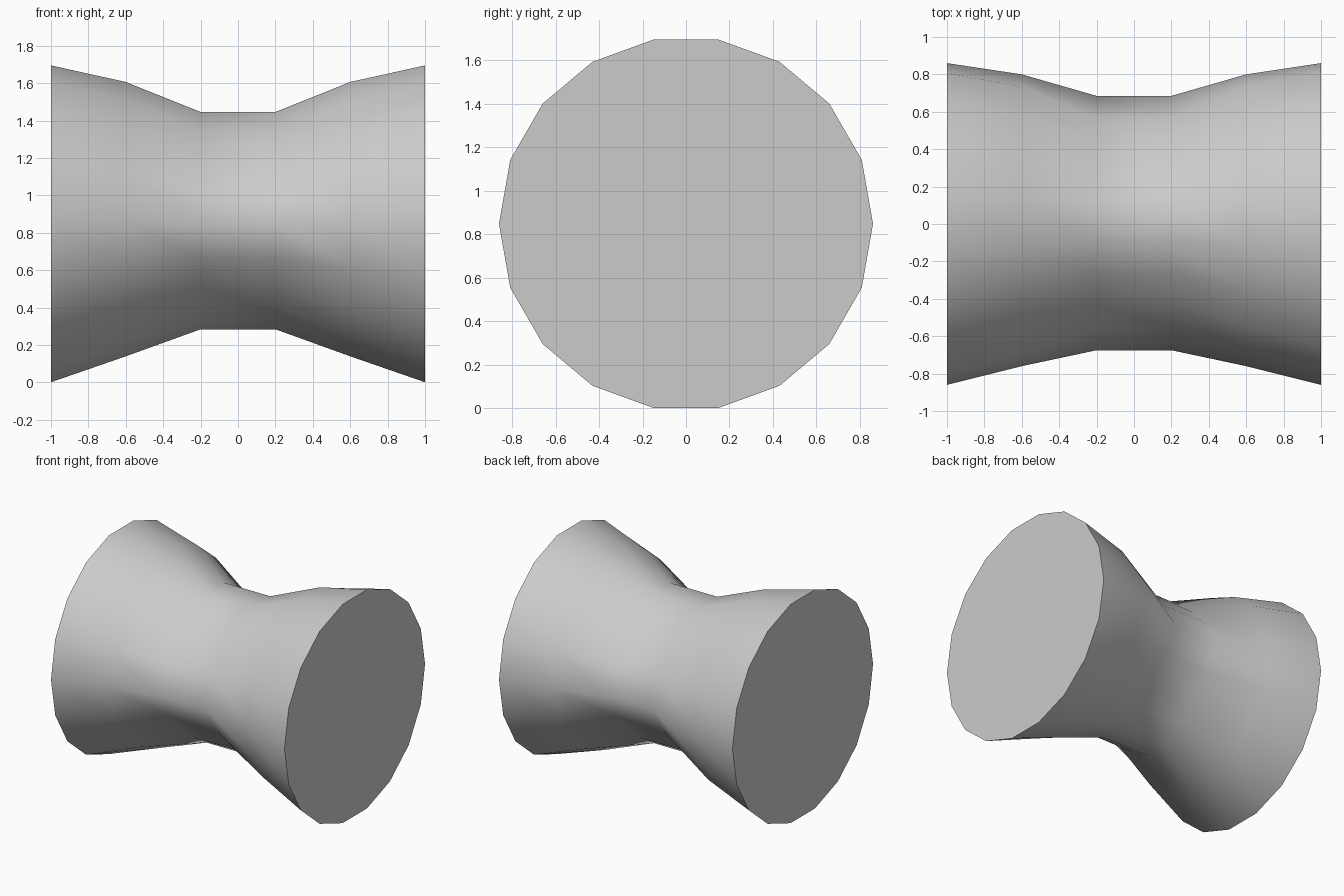
import bpy, bmesh
from math import cos, sin, radians, pi

if "Cube" in bpy.data.objects:
    bpy.data.objects.remove(bpy.data.objects["Cube"])

SIDES = 18
# half of the spool: distance from middle, y radius, z radius, roundness power, y centre, z centre
STATIONS = [
    (0.2, 0.68, 0.62, 1.32, 0.005, 0.865),
    (0.6, 0.78, 0.75, 1.80, 0.02, 0.873),
    (1.0, 0.86, 0.86, 2.00, 0.0, 0.848),
]


def ring(bm, x, ry, rz, p, cy, cz):
    """Superellipse loop: pinched where p < 2, round where p = 2."""
    verts = []
    for i in range(SIDES):
        c, s = cos(2 * pi * i / SIDES), sin(2 * pi * i / SIDES)
        r = (abs(c / ry) ** p + abs(s / rz) ** p) ** (-1 / p)
        verts.append(bm.verts.new((x, cy + r * c, cz + r * s)))
    return verts


# waisted spool lying along x, the same at both ends
bm = bmesh.new()
rings = [ring(bm, -s[0], *s[1:]) for s in reversed(STATIONS)]
rings += [ring(bm, *s) for s in STATIONS]
for a, b in zip(rings, rings[1:]):
    for i in range(SIDES):
        j = (i + 1) % SIDES
        bm.faces.new((a[i], a[j], b[j], b[i]))
# flat end caps
bm.faces.new(rings[0])
bm.faces.new(rings[-1])
bmesh.ops.recalc_face_normals(bm, faces=bm.faces)

mesh = bpy.data.meshes.new("waisted_spool")
bm.to_mesh(mesh)
bm.free()
spool = bpy.data.objects.new("waisted_spool", mesh)
bpy.context.collection.objects.link(spool)

# smooth sides, sharp cap edges
bpy.context.view_layer.objects.active = spool
spool.select_set(True)
bpy.ops.object.shade_smooth_by_angle(angle=radians(50))
